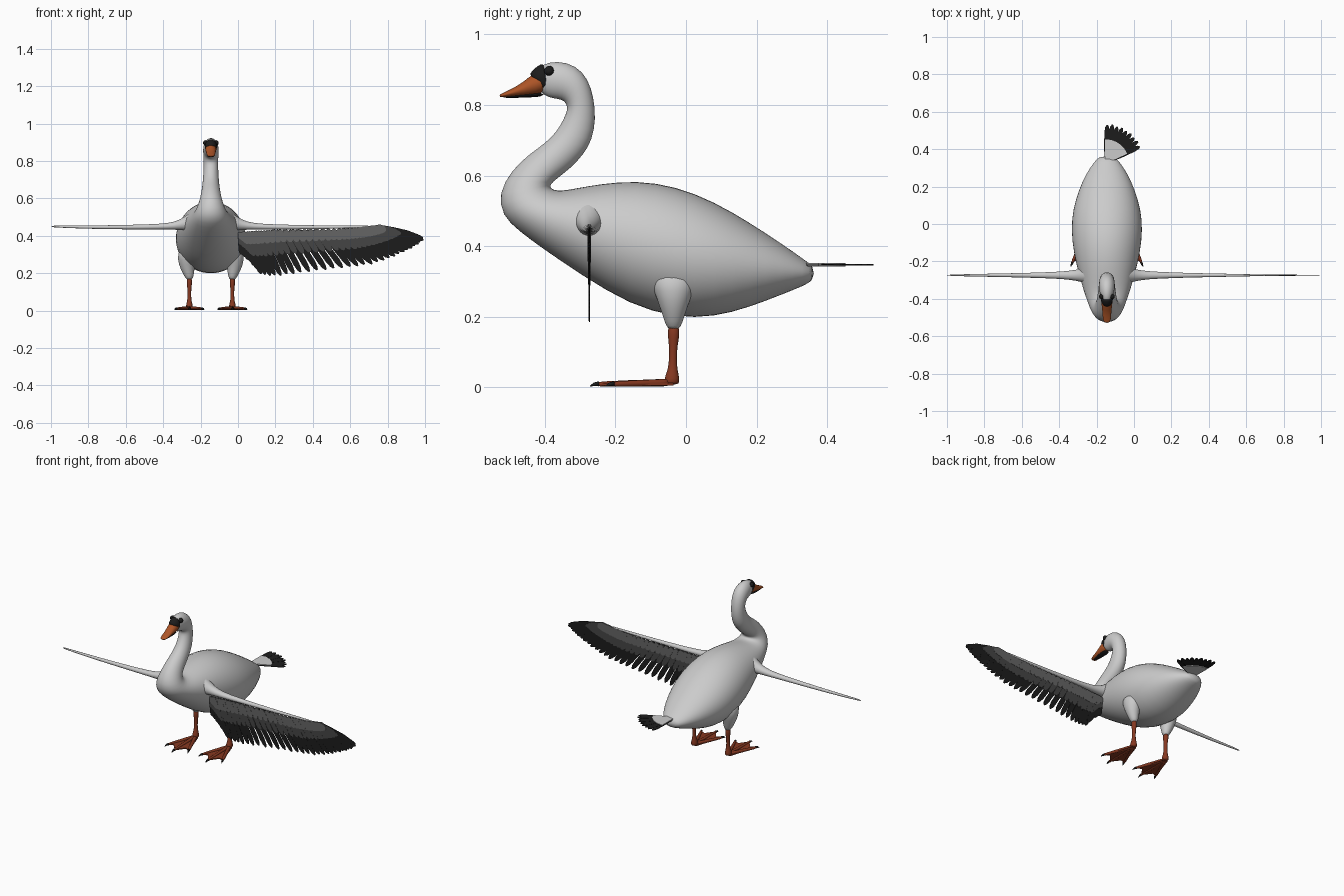
import bpy, bmesh, math
from mathutils import Vector as V

if "Cube" in bpy.data.objects:
    bpy.data.objects.remove(bpy.data.objects["Cube"])

CX = -0.145      # the bird's own centre line
WY = -0.274      # plane of the spread wing


def material(name, r, g, b):
    m = bpy.data.materials.new(name)
    m.diffuse_color = (r, g, b, 1)
    m.use_nodes = True
    m.node_tree.nodes["Principled BSDF"].inputs["Base Color"].default_value = m.diffuse_color
    return m


ORANGE = material("beak_orange", 0.42, 0.09, 0.02)
RUST = material("leg_rust", 0.24, 0.04, 0.015)
BLACK = material("black", 0.012, 0.012, 0.012)
DARK = material("dark_grey", 0.06, 0.06, 0.06)
MID = material("mid_grey", 0.13, 0.13, 0.13)
PALE = material("pale_grey", 0.65, 0.65, 0.65)


def finish(name, bm, mat=None, smooth=True, subd=0):
    bmesh.ops.recalc_face_normals(bm, faces=bm.faces)
    me = bpy.data.meshes.new(name)
    bm.to_mesh(me)
    bm.free()
    ob = bpy.data.objects.new(name, me)
    bpy.context.collection.objects.link(ob)
    if mat:
        me.materials.append(mat)
    if smooth:
        me.shade_smooth()
    if subd:
        mod = ob.modifiers.new("smooth", 'SUBSURF')
        mod.levels = mod.render_levels = subd
    return ob


def loft(bm, rings, n=16):
    """Skin elliptical rings given as (centre, axis u, axis v)."""
    loops = []
    for c, u, v in rings:
        loops.append([bm.verts.new(V(c) + V(u) * math.cos(2 * math.pi * i / n)
                                   + V(v) * math.sin(2 * math.pi * i / n)) for i in range(n)])
    for a, b in zip(loops, loops[1:]):
        for i in range(n):
            bm.faces.new((a[i], a[(i + 1) % n], b[(i + 1) % n], b[i]))
    bm.faces.new(loops[0])
    bm.faces.new(loops[-1])


def side_loft(name, pairs, mat=None, n=20):
    """Loft from side-profile pairs: upper y,z, lower y,z, half width."""
    rings = []
    for ay, az, by, bz, w in pairs:
        a, b = V((CX, ay, az)), V((CX, by, bz))
        rings.append(((a + b) / 2, (a - b) / 2, (w, 0, 0)))
    bm = bmesh.new()
    loft(bm, rings, n)
    return finish(name, bm, mat, subd=1)


def plate(bm, pts, normal, half):
    """Thin slab with the given outline."""
    k = V(normal) * half
    a = [bm.verts.new(V(p) + k) for p in pts]
    b = [bm.verts.new(V(p) - k) for p in pts]
    bm.faces.new(a)
    bm.faces.new(b[::-1])
    for i in range(len(a)):
        j = (i + 1) % len(a)
        bm.faces.new((a[i], b[i], b[j], a[j]))


def feather(bm, root, tip, width, normal, half):
    root, tip = V(root), V(tip)
    d = tip - root
    side = d.normalized().cross(V(normal)) * width / 2
    prof = [(0, .6), (.3, 1), (.8, 1), (.93, .75), (1, .25)]
    pts = [root + d * s + side * w for s, w in prof]
    pts += [root + d * s - side * w for s, w in reversed(prof)]
    plate(bm, pts, normal, half)


# Body, neck and head in one skin
side_loft("body", [
    (-.43, .893, -.412, .835, .018), (-.41, .915, -.388, .82, .031), (-.366, .927, -.36, .817, .04),
    (-.312, .913, -.346, .812, .042), (-.277, .875, -.338, .80, .041), (-.261, .82, -.336, .787, .039),
    (-.255, .76, -.345, .763, .039), (-.266, .70, -.367, .723, .042), (-.29, .66, -.402, .69, .045),
    (-.325, .622, -.446, .66, .05), (-.365, .592, -.495, .615, .057), (-.389, .572, -.532, .55, .07),
    (-.378, .559, -.522, .487, .087), (-.35, .557, -.475, .443, .103), (-.31, .565, -.40, .388, .125),
    (-.24, .578, -.29, .313, .152), (-.14, .588, -.16, .233, .18), (-.03, .572, -.03, .195, .193),
    (.08, .528, .08, .198, .183), (.18, .468, .18, .226, .152), (.27, .409, .27, .262, .112),
    (.335, .362, .335, .288, .066), (.364, .342, .362, .304, .038)], n=24)

# Beak, face mask and eyes
side_loft("beak", [
    (-.395, .895, -.395, .838, .033), (-.43, .893, -.425, .829, .029), (-.46, .866, -.46, .826, .025),
    (-.49, .848, -.49, .824, .023), (-.515, .836, -.515, .822, .021), (-.529, .83, -.529, .822, .012)], ORANGE)
side_loft("beak_underside", [
    (-.40, .838, -.40, .823, .022), (-.46, .830, -.46, .821, .019), (-.52, .825, -.52, .819, .012)], BLACK, 12)
side_loft("face_mask", [
    (-.446, .887, -.43, .868, .018), (-.43, .904, -.408, .84, .03), (-.412, .917, -.392, .835, .0335),
    (-.400, .918, -.388, .85, .031)], BLACK)
for s in (-1, 1):
    bm = bmesh.new()
    bmesh.ops.create_uvsphere(bm, u_segments=16, v_segments=10, radius=.014)
    bmesh.ops.translate(bm, verts=bm.verts, vec=(CX + s * .028, -.388, .897))
    finish("eye", bm, BLACK)

for s in (-1, 1):
    # Wing arm blending into the shoulder
    bm = bmesh.new()
    loft(bm, [((CX + s * x, WY, z), (0, ry, 0), (0, 0, rz)) for x, z, ry, rz in [
        (.06, .485, .06, .07), (.11, .475, .047, .052), (.14, .466, .035, .036), (.19, .453, .025, .021),
        (.27, .448, .018, .015), (.45, .446, .012, .012), (.65, .446, .008, .009),
        (.8, .449, .005, .006), (.857, .45, .002, .004)]])
    finish("wing_arm", bm, subd=1)

    # Thigh and shank
    lx = CX + s * .115
    bm = bmesh.new()
    loft(bm, [((lx + s * dx, y, z), (w, 0, 0), (0, d, 0)) for dx, y, z, w, d in [
        (.0, -.035, .34, .06, .08), (.015, -.035, .27, .05, .056), (.01, -.035, .22, .037, .037),
        (.002, -.035, .185, .026, .026), (0, -.035, .163, .014, .016)]])
    finish("thigh", bm, subd=1)
    bm = bmesh.new()
    loft(bm, [((lx, y, z), (w, 0, 0), (0, w * 1.15, 0)) for y, z, w in [
        (-.035, .18, .013), (-.035, .15, .016), (-.036, .12, .0105), (-.037, .08, .0095),
        (-.038, .05, .012), (-.04, .025, .02), (-.04, .006, .019)]], 12)
    finish("shank", bm, RUST, subd=1)

    # Webbed foot with three toes and claws
    tips = [(-.072, -.212), (0, -.255), (.072, -.212)]
    heel = V((lx, -.04, .014))
    web, claws, toes = bmesh.new(), bmesh.new(), bmesh.new()
    plate(web, [(lx + x, y, .009) for x, y in [
        (-.014, -.035), (-.07, -.205), (-.04, -.193), (0, -.245), (.04, -.193), (.07, -.205), (.014, -.035)]],
        (0, 0, 1), .003)
    for x, y in tips:
        tip = V((lx + x, y, .009))
        d = (tip - heel).normalized()
        side = d.cross(V((0, 0, 1)))
        loft(toes, [(heel.lerp(tip, t), side * r, (0, 0, r)) for t, r in [
            (0, .014), (.3, .010), (.5, .011), (.7, .009), (.9, .009), (1, .005)]], 8)
        loft(claws, [(tip + d * a + V((0, 0, h)), side * r, (0, 0, r)) for a, h, r in [
            (-.008, .001, .007), (.006, 0, .005), (.017, -.005, .0015)]], 8)
    finish("foot_web", web, RUST, False)
    finish("toes", toes, RUST, subd=1)
    finish("claws", claws, BLACK)

# Spread wing: guide feathers as root x,z and tip x,z
GUIDE = [(.012, .42, .02, .30), (.02, .42, .075, .255), (.03, .42, .13, .19), (.10, .425, .21, .185),
         (.20, .43, .32, .20), (.32, .43, .46, .218), (.44, .433, .60, .233), (.54, .435, .72, .25),
         (.61, .437, .82, .283), (.66, .44, .90, .32), (.69, .442, .96, .352), (.71, .445, 1.0, .385),
         (.73, .446, .94, .408), (.74, .447, .86, .425)]


def guide(t):
    f = min(t, .9999) * (len(GUIDE) - 1)
    i = int(f)
    return [a + (b - a) * (f - i) for a, b in zip(GUIDE[i], GUIDE[i + 1])]


for name, count, reach, width, half, mat in [
        ("flight_feathers", 42, 1.0, .031, .0012, BLACK),
        ("middle_coverts", 46, .56, .030, .0028, DARK),
        ("small_coverts", 48, .28, .032, .0042, MID)]:
    bm = bmesh.new()
    for i in range(count):
        rx, rz, tx, tz = guide(i / (count - 1))
        k = reach * (.985 if i % 2 else 1)
        y = WY + (i % 3 - 1) * .0005
        feather(bm, (rx, y, rz), (rx + (tx - rx) * k, y, rz + (tz - rz) * k), width, (0, 1, 0), half)
    # straight inner edge of the wing
    bmesh.ops.bisect_plane(bm, geom=bm.verts[:] + bm.edges[:] + bm.faces[:], plane_co=(0, 0, 0),
                           plane_no=(-1, 0, 0), clear_outer=True)
    finish(name, bm, mat, False)

# Half-fan tail: black quills under a pale covert fan
PIVOT = V((-.15, .33, .347))


def polar(a, r):
    return PIVOT + V((math.sin(a) * r, math.cos(a) * r, 0))


bm = bmesh.new()
for i in range(9):
    a = math.radians(2 + 63 * i / 8)
    off = V((0, 0, (i % 2 - .5) * .001))
    feather(bm, polar(a, .03) + off, polar(a, .2 + .004 * (i % 2)) + off, .027, (0, 0, 1), .0015)
finish("tail_feathers", bm, BLACK, False)
bm = bmesh.new()
plate(bm, [PIVOT + V((-.006, -.01, 0))] + [polar(math.radians(-3 + 71 * i / 12), .122) for i in range(13)],
      (0, 0, 1), .005)
finish("tail_coverts", bm, PALE, False)
